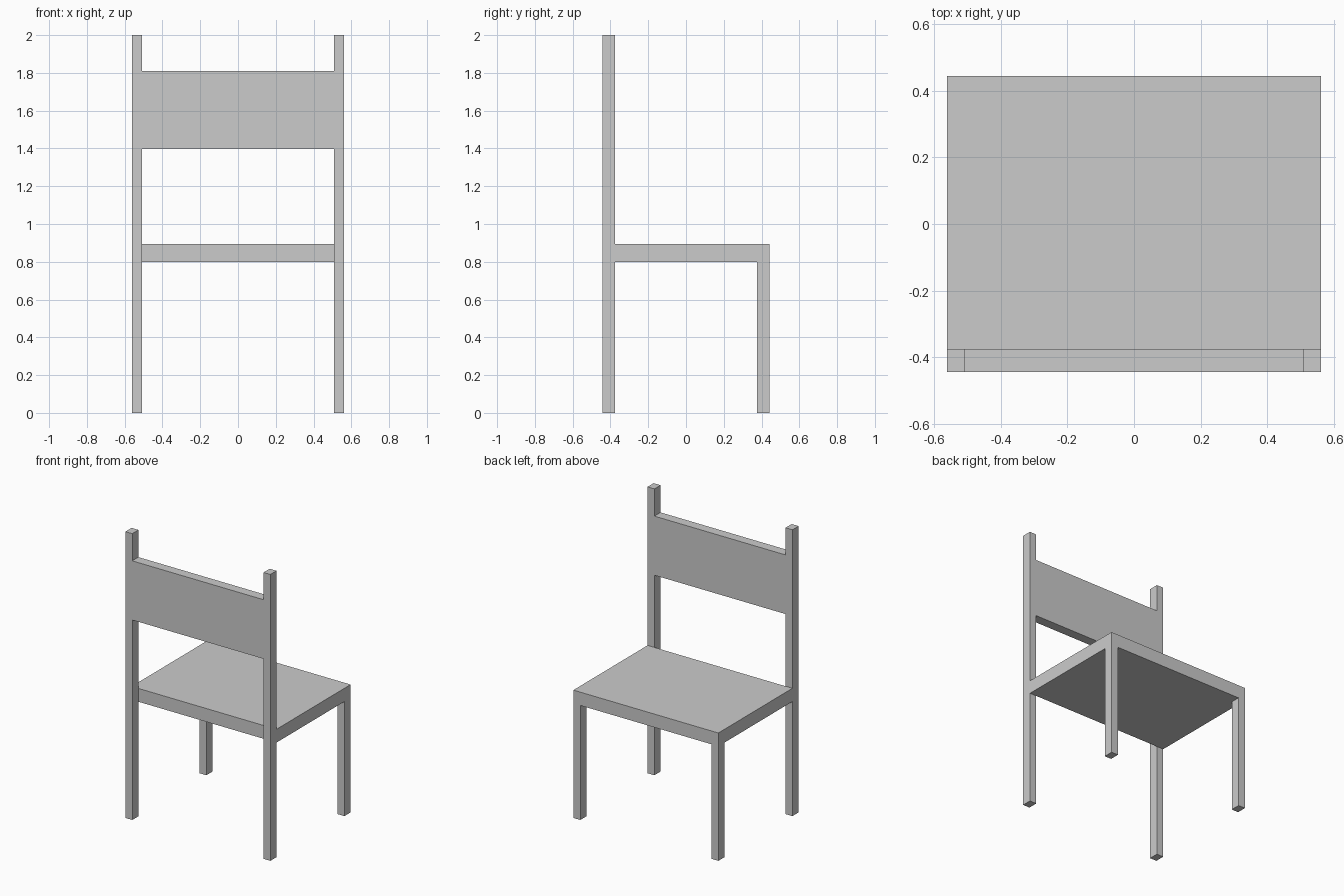
import bpy
import bmesh
from mathutils import Vector

if "Cube" in bpy.data.objects:
    bpy.data.objects.remove(bpy.data.objects["Cube"])

W, D = 0.56, 0.443          # half width, half depth
IN_X, IN_Y = 0.507, 0.375   # inner faces of the legs
SEAT_LOW, SEAT_TOP = 0.80, 0.893


def box(name, lo, hi):
    """Axis-aligned box between two corners."""
    lo, hi = Vector(lo), Vector(hi)
    bm = bmesh.new()
    bmesh.ops.create_cube(bm, size=1)
    bmesh.ops.scale(bm, vec=hi - lo, verts=bm.verts)
    mesh = bpy.data.meshes.new(name)
    bm.to_mesh(mesh)
    bm.free()
    obj = bpy.data.objects.new(name, mesh)
    obj.location = (lo + hi) / 2
    bpy.context.collection.objects.link(obj)
    return obj


# Legs: the -y pair runs up to carry the backrest
for side, x0, x1 in (("left", -W, -IN_X), ("right", IN_X, W)):
    box(f"{side}_back_post", (x0, -D, 0), (x1, -IN_Y, 2))
    box(f"{side}_seat_leg", (x0, IN_Y, 0), (x1, D, SEAT_LOW))

# Seat slab, starting at the inner face of the posts
box("seat", (-W, -IN_Y, SEAT_LOW), (W, D, SEAT_TOP))

# Backrest panel, flush with the posts
box("backrest", (-IN_X, -D, 1.397), (IN_X, -IN_Y, 1.81))
